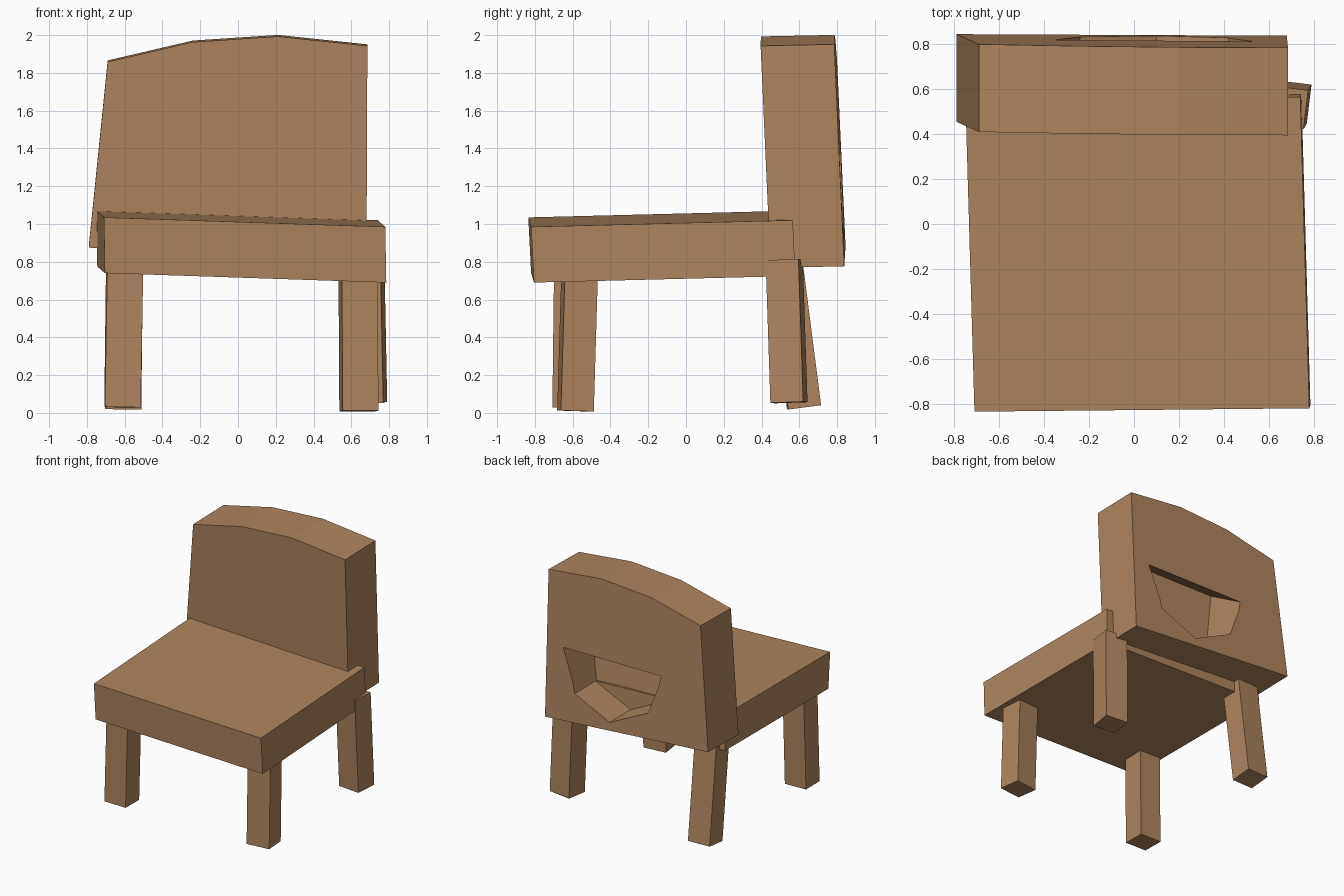
import bpy
import bmesh
import math
from mathutils import Vector, Matrix

cube = bpy.data.objects.get("Cube")
if cube:
    bpy.data.objects.remove(cube, do_unlink=True)

# Single wood colour
wood = bpy.data.materials.new("warm_wood")
wood.use_nodes = True
colour = (0.42, 0.235, 0.118, 1.0)
wood.diffuse_color = colour
bsdf = next(n for n in wood.node_tree.nodes if n.type == 'BSDF_PRINCIPLED')
bsdf.inputs["Base Color"].default_value = colour


def loft(name, ring_a, ring_b):
    """Closed solid between two matching rings of points."""
    bm = bmesh.new()
    a = [bm.verts.new(p) for p in ring_a]
    b = [bm.verts.new(p) for p in ring_b]
    bm.faces.new(a)
    bm.faces.new(b[::-1])
    n = len(a)
    for i in range(n):
        j = (i + 1) % n
        bm.faces.new((a[j], a[i], b[i], b[j]))
    bmesh.ops.recalc_face_normals(bm, faces=bm.faces)
    mesh = bpy.data.meshes.new(name)
    bm.to_mesh(mesh)
    bm.free()
    mesh.materials.append(wood)
    obj = bpy.data.objects.new(name, mesh)
    bpy.context.scene.collection.objects.link(obj)
    return obj


def block(name, corner, ex, ey, ez):
    """Slanted box from one corner and three edge vectors."""
    c, ex, ey, ez = map(Vector, (corner, ex, ey, ez))
    ring = [c, c + ex, c + ex + ey, c + ey]
    return loft(name, ring, [p + ez for p in ring])


def leg(name, foot, top, twist, width=0.19, depth=0.175):
    """Square post along a leaning axis, turned about that axis."""
    foot, top = Vector(foot), Vector(top)
    axis = top - foot
    turn = Matrix.Rotation(math.radians(twist), 3, 'Z')
    edges = []
    for direction, size in (((1, 0, 0), width), ((0, 1, 0), depth)):
        v = turn @ Vector(direction)
        v -= v.project(axis)
        edges.append(v.normalized() * size)
    ex, ey = edges
    return block(name, foot - (ex + ey) / 2, ex, ey, axis)


# Seat slab, slightly askew
block("seat", (-0.705, -0.82, 0.74), (1.49, 0.015, -0.05),
      (-0.04, 1.385, 0.035), (-0.005, -0.015, 0.295))

# Four uneven legs
leg("front_right_leg", (-0.61, -0.62, 0.03), (-0.595, -0.61, 0.85), 0)
leg("front_left_leg", (0.64, -0.585, 0.01), (0.635, -0.56, 0.85), 6)
leg("back_right_leg", (-0.61, 0.625, 0.03), (-0.6, 0.52, 0.85), 2)
leg("back_left_leg", (0.685, 0.545, 0.055), (0.67, 0.52, 0.81), -7)


# Backrest with an arched top, leaning forward
def front_point(x, z):
    return Vector((x, 0.4 + (1.95 - z) * 0.045 - 0.008 * x, z))


outline = [(-0.79, 0.875), (0.68, 0.768), (0.685, 1.943),
           (0.21, 1.993), (-0.24, 1.963), (-0.69, 1.858)]
thickness = Vector((0, 0.39, 0.008))
front = [front_point(x, z) for x, z in outline]
backrest = loft("backrest", front, [p + thickness for p in front])

# Hand hold hollowed into the rear of the backrest: x, z, depth, rise
grip = [(0.535, 1.36, 0.34, 0.2), (-0.35, 1.364, 0.34, 0.2),
        (-0.24, 1.04, 0.28, 0), (0.1, 0.876, 0.28, 0), (0.42, 1.02, 0.28, 0)]
inner, outer = [], []
for x, z, depth, rise in grip:
    rim = front_point(x, z) + thickness
    inward = Vector((0, -depth, rise))
    inner.append(rim + inward)
    outer.append(rim - inward * 0.2)
cutter = loft("grip_cutter", inner, outer)
cutter.hide_render = True

cut = backrest.modifiers.new("grip", 'BOOLEAN')
cut.operation = 'DIFFERENCE'
cut.solver = 'EXACT'
cut.object = cutter
bpy.context.view_layer.update()
carved = bpy.data.meshes.new_from_object(
    backrest.evaluated_get(bpy.context.evaluated_depsgraph_get()))
backrest.modifiers.clear()
backrest.data = carved
bpy.data.objects.remove(cutter, do_unlink=True)
